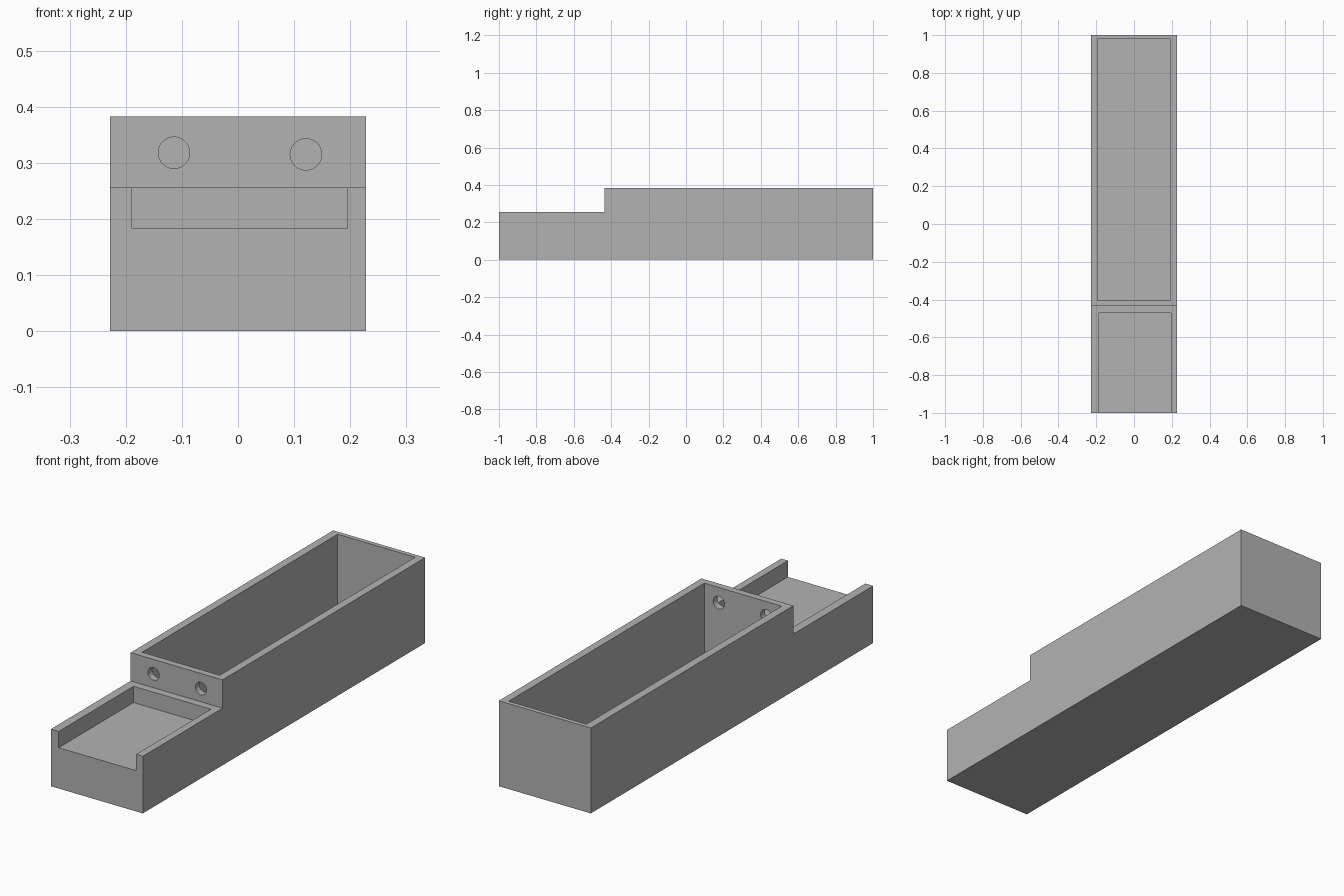
import bpy, math

if "Cube" in bpy.data.objects:
    bpy.data.objects.remove(bpy.data.objects["Cube"])

grey = bpy.data.materials.new("plain grey")
grey.diffuse_color = (0.45, 0.45, 0.45, 1)
grey.use_nodes = True
grey.node_tree.nodes["Principled BSDF"].inputs["Base Color"].default_value = grey.diffuse_color


def finish(obj, name):
    obj.name = name
    obj.data.materials.append(grey)
    return obj


def cutter_box(name, x0, x1, y0, y1, z0, z1):
    bpy.ops.mesh.primitive_cube_add(
        size=1, location=((x0 + x1) / 2, (y0 + y1) / 2, (z0 + z1) / 2))
    obj = finish(bpy.context.object, name)
    obj.scale = (x1 - x0, y1 - y0, z1 - z0)
    return obj


# Stepped body: side profile extruded across the width
W, STEP = 0.228, -0.435
profile = [(-1, 0), (1, 0), (1, 0.383), (STEP, 0.383), (STEP, 0.256), (-1, 0.256)]
n = len(profile)
verts = [(x, y, z) for x in (-W, W) for y, z in profile]
faces = [tuple(reversed(range(n))), tuple(range(n, 2 * n))]
faces += [(i, (i + 1) % n, (i + 1) % n + n, i + n) for i in range(n)]
mesh = bpy.data.meshes.new("box_body")
mesh.from_pydata(verts, [], faces)
body = bpy.data.objects.new("box_body", mesh)
bpy.context.collection.objects.link(body)
finish(body, "box_body")

# Deep compartment and shallow open-fronted tray
cutters = [
    cutter_box("compartment_cutter", -0.192, 0.193, -0.405, 0.98, 0.036, 0.5),
    cutter_box("tray_cutter", -0.189, 0.195, -1.1, -0.47, 0.183, 0.35),
]

# Two round holes through the dividing wall
for side, x, z in (("left", -0.114, 0.318), ("right", 0.121, 0.315)):
    bpy.ops.mesh.primitive_cylinder_add(
        vertices=48, radius=0.028, depth=0.12, location=(x, -0.42, z),
        rotation=(math.pi / 2, 0, 0))
    cutters.append(finish(bpy.context.object, side + "_hole_cutter"))

# Cut the openings and apply, then remove the helpers
for cutter in cutters:
    cutter.hide_render = True
    mod = body.modifiers.new(cutter.name, 'BOOLEAN')
    mod.operation = 'DIFFERENCE'
    mod.solver = 'EXACT'
    mod.object = cutter
bpy.ops.object.select_all(action='DESELECT')
body.select_set(True)
bpy.context.view_layer.objects.active = body
for mod in list(body.modifiers):
    bpy.ops.object.modifier_apply(modifier=mod.name)
for cutter in cutters:
    bpy.data.objects.remove(cutter, do_unlink=True)
bpy.ops.object.shade_smooth_by_angle(angle=math.radians(30))
